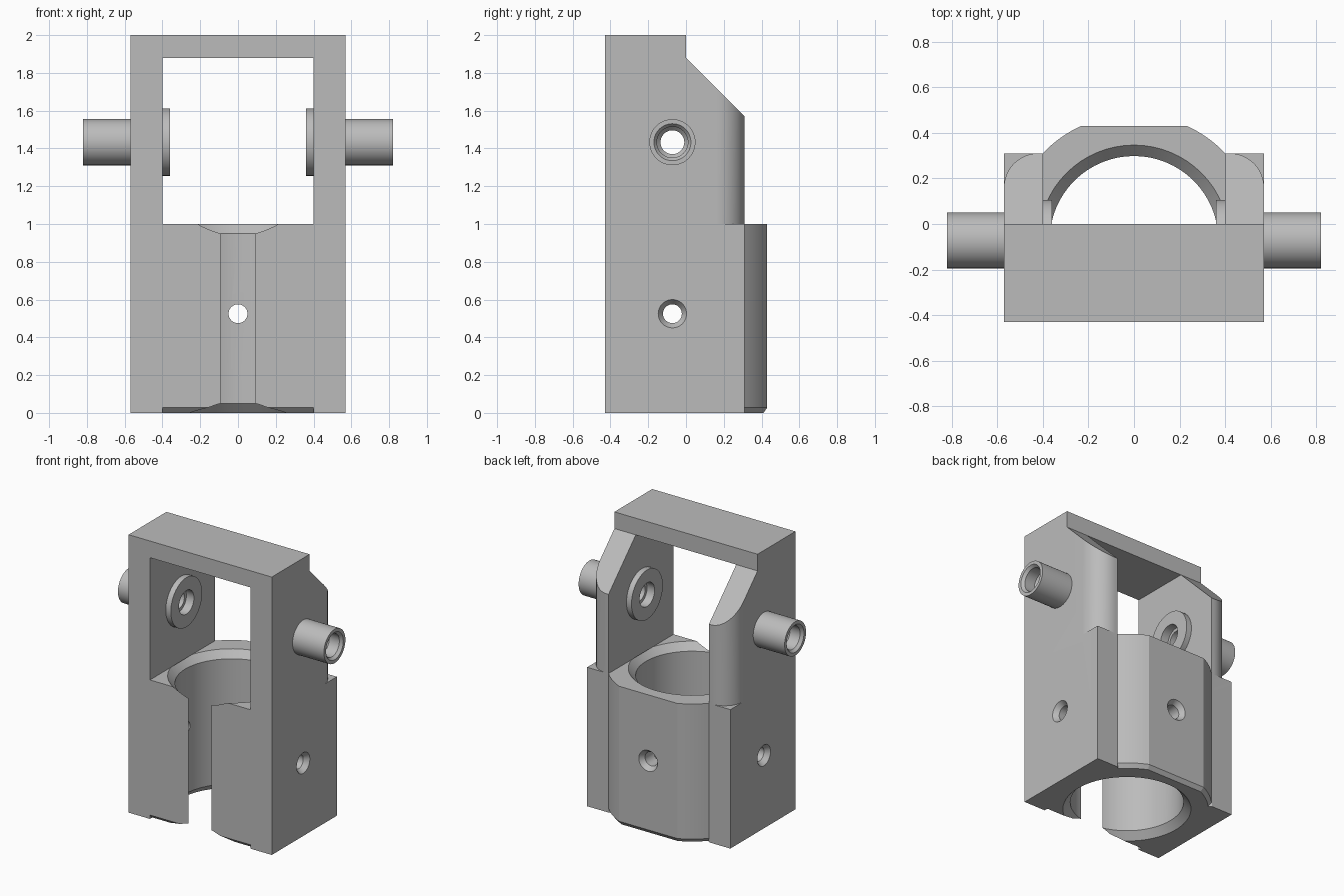
import bpy, bmesh
from math import sin, cos, pi, radians
from mathutils import Vector

cube = bpy.data.objects.get("Cube")
if cube:
    bpy.data.objects.remove(cube)

AXIS_Y = -0.072      # shared axis of the bore and the pivots
HALF_W, INNER, BACK, DEPTH = 0.57, 0.40, 0.31, 0.43
PIVOT_Z, SCREW_Z = 1.433, 0.525

grey = bpy.data.materials.new("grey")
grey.use_nodes = True
grey.diffuse_color = (0.5, 0.5, 0.5, 1)
grey.node_tree.nodes["Principled BSDF"].inputs["Base Color"].default_value = (0.5, 0.5, 0.5, 1)


def finish(name, bm):
    bmesh.ops.recalc_face_normals(bm, faces=bm.faces)
    mesh = bpy.data.meshes.new(name)
    bm.to_mesh(mesh)
    bm.free()
    mesh.materials.append(grey)
    ob = bpy.data.objects.new(name, mesh)
    bpy.context.collection.objects.link(ob)
    return ob


def loft(name, rings):
    """Closed solid through rings of equal point count."""
    bm = bmesh.new()
    loops = [[bm.verts.new(p) for p in ring] for ring in rings]
    for a, b in zip(loops, loops[1:]):
        for i in range(len(a)):
            j = (i + 1) % len(a)
            bm.faces.new((a[i], a[j], b[j], b[i]))
    bm.faces.new(loops[0])
    bm.faces.new(loops[-1])
    return finish(name, bm)


def frame(origin, direction):
    q = Vector(direction).to_track_quat('Z', 'Y')
    return lambda r, t, a: Vector(origin) + q @ Vector((r * cos(a), r * sin(a), t))


def lathe(name, profile, origin, direction, n=48):
    """Solid of revolution from (radius, distance) pairs, capped at both ends."""
    at = frame(origin, direction)
    return loft(name, [[at(r, t, 2 * pi * i / n) for i in range(n)] for r, t in profile])


def ring_lathe(name, profile, origin, direction, n=48):
    """Hollow solid of revolution from a closed profile."""
    at = frame(origin, direction)
    bm = bmesh.new()
    loops = [[bm.verts.new(at(r, t, 2 * pi * i / n)) for i in range(n)] for r, t in profile]
    for k, a in enumerate(loops):
        b = loops[(k + 1) % len(loops)]
        for i in range(n):
            j = (i + 1) % n
            bm.faces.new((a[i], a[j], b[j], b[i]))
    return finish(name, bm)


def prism_x(name, half, yz):
    return loft(name, [[(x, y, z) for y, z in yz] for x in (-half, half)])


def boolean(target, tool, operation='DIFFERENCE'):
    mod = target.modifiers.new("cut", 'BOOLEAN')
    mod.operation, mod.solver, mod.object = operation, 'EXACT', tool
    deps = bpy.context.evaluated_depsgraph_get()
    mesh = bpy.data.meshes.new_from_object(target.evaluated_get(deps))
    target.modifiers.clear()
    target.data = mesh
    bpy.data.objects.remove(tool)


def mirrored(half):
    """Complete a plan outline from its +x half, front to back."""
    return half + [(-x, y) for x, y in reversed(half)]


def barrel_plan(inset):
    arc = [radians(43.7 + 21.5 * i / 8) for i in range(9)]
    half = [(HALF_W, -DEPTH), (HALF_W, BACK), (INNER + 0.004, BACK)]
    half += [((0.553 - inset) * cos(a), AXIS_Y + (0.553 - inset) * sin(a)) for a in arc]
    return mirrored(half)


# Lower block with the rounded barrel back and its chamfered foot
body = loft("frame_body", [[(x, y, z) for x, y in barrel_plan(inset)]
                           for z, inset in ((0, 0.022), (0.028, 0), (1, 0))])

# Upper yoke with rounded rear corners
R = 0.15
corner = [(HALF_W - R + R * cos(a), BACK - R + R * sin(a))
          for a in (i * pi / 24 for i in range(13))]
plan = mirrored([(HALF_W, -DEPTH)] + corner)
boolean(body, loft("yoke", [[(x, y, z) for x, y in plan] for z in (0.9, 2)]), 'UNION')

# Window, sloped back of the arms, front foot chamfer
boolean(body, prism_x("window_cutter", INNER, [(-1, 1), (1, 1), (1, 1.88), (-1, 1.88)]))
boolean(body, prism_x("slope_cutter", 1, [(0, 2.2), (0, 1.88), (0.41, 1.47), (0.6, 1.47), (0.6, 2.2)]))
boolean(body, prism_x("foot_cutter", INNER, [(-0.46, 0.058), (-0.46, -0.1), (-0.302, -0.1)]))

# Chamfered vertical bore, breaking out as a slot in the front
boolean(body, lathe("bore_cutter", [(0.418, -0.05), (0.418, 0), (0.37, 0.05), (0.37, 0.95), (0.418, 1.0)],
                    (0, AXIS_Y, 0), (0, 0, 1), 64))

# Countersunk screw holes in both sides and the back
for direction, surface, y in (((1, 0, 0), HALF_W, AXIS_Y), ((-1, 0, 0), HALF_W, AXIS_Y), ((0, 1, 0), DEPTH, 0)):
    boolean(body, lathe("screw_cutter", [(0.05, 0.2), (0.05, surface - 0.035), (0.075, surface),
                                         (0.075, surface + 0.1)], (0, y, SCREW_Z), direction, 32))

# Hollow pivot pins with inner bosses
pin = [(0.085, 0.36), (0.178, 0.36), (0.178, 0.405), (0.122, 0.405), (0.122, 0.82), (0.098, 0.82),
       (0.082, 0.80), (0.082, 0.72), (0.063, 0.70), (0.063, 0.42), (0.085, 0.42)]
parts = [body]
for side, sign in (("left", 1), ("right", -1)):
    centre = (0, AXIS_Y, PIVOT_Z)
    boolean(body, lathe("pivot_cutter", [(0.11, 0.3), (0.11, 0.7)], centre, (sign, 0, 0)))
    parts.append(ring_lathe(side + "_pivot_pin", pin, centre, (sign, 0, 0)))

# Smooth curved surfaces, keep edges sharp
for ob in bpy.context.view_layer.objects:
    ob.select_set(ob in parts)
bpy.context.view_layer.objects.active = body
bpy.ops.object.shade_smooth_by_angle(angle=radians(18))
